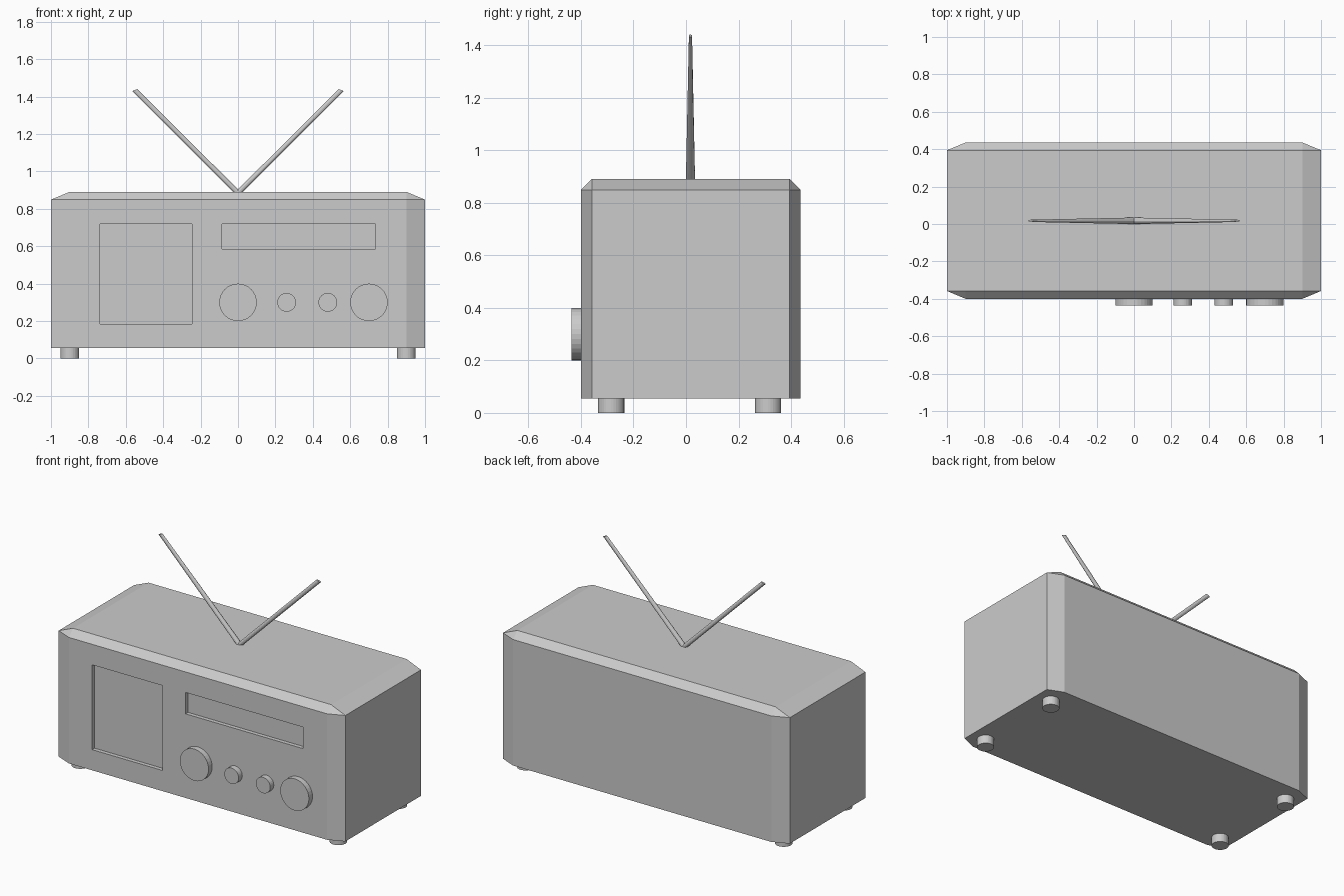
import bpy, bmesh, math
from mathutils import Vector, Matrix

if "Cube" in bpy.data.objects:
    bpy.data.objects.remove(bpy.data.objects["Cube"])

grey = bpy.data.materials.new("plain grey")
grey.diffuse_color = (0.6, 0.6, 0.6, 1)
grey.use_nodes = True
grey.node_tree.nodes["Principled BSDF"].inputs["Base Color"].default_value = grey.diffuse_color


def finish(bm, name):
    bmesh.ops.recalc_face_normals(bm, faces=bm.faces)
    me = bpy.data.meshes.new(name)
    bm.to_mesh(me)
    bm.free()
    me.materials.append(grey)
    ob = bpy.data.objects.new(name, me)
    bpy.context.collection.objects.link(ob)
    return ob


def box(name, lo, hi, bevel=0):
    lo, hi = Vector(lo), Vector(hi)
    bm = bmesh.new()
    bmesh.ops.create_cube(bm, size=1)
    if bevel:  # chamfer everything except the bottom edges, before stretching
        edges = [e for e in bm.edges if any(v.co.z > 0 for v in e.verts)]
        bmesh.ops.bevel(bm, geom=edges, offset=bevel, segments=1,
                        affect='EDGES', profile=0.5)
    bmesh.ops.scale(bm, vec=hi - lo, verts=bm.verts)
    bmesh.ops.translate(bm, vec=(lo + hi) / 2, verts=bm.verts)
    return finish(bm, name)


def cylinder(name, radius, depth, centre, along_y=False):
    bm = bmesh.new()
    rot = Matrix.Rotation(math.pi / 2, 4, 'X') if along_y else Matrix()
    bmesh.ops.create_cone(bm, cap_ends=True, segments=32, radius1=radius,
                          radius2=radius, depth=depth,
                          matrix=Matrix.Translation(centre) @ rot)
    return finish(bm, name)


# Chamfered cabinet
FRONT = -0.40
body = box("cabinet", (-1, FRONT, 0.055), (1, 0.436, 0.891), bevel=0.05)

# Recessed speaker panel and dial window
DEPTH = 0.025
for name, x0, x1, z0, z1 in (("speaker_cutter", -0.737, -0.247, 0.185, 0.72),
                             ("dial_cutter", -0.085, 0.735, 0.585, 0.72)):
    cutter = box(name, (x0, FRONT - 0.1, z0), (x1, FRONT + DEPTH, z1))
    cutter.hide_render = True
    mod = body.modifiers.new(name, 'BOOLEAN')
    mod.operation = 'DIFFERENCE'
    mod.solver = 'EXACT'
    mod.object = cutter
    bpy.context.view_layer.objects.active = body
    bpy.ops.object.modifier_apply(modifier=mod.name)
    bpy.data.objects.remove(cutter)

# Knobs
for i, (x, r) in enumerate(((0, 0.1), (0.26, 0.05), (0.48, 0.05), (0.7, 0.1))):
    cylinder(f"knob_{i + 1}", r, 0.045, (x, -0.4135, 0.3), along_y=True)

# Feet
for x in (-0.9, 0.9):
    for y in (-0.285, 0.312):
        cylinder("foot", 0.05, 0.06, (x, y, 0.03))

# Tapered aerial rods in a V
for side, name in ((-1, "left_aerial"), (1, "right_aerial")):
    start, tip = Vector((0, 0.017, 0.885)), Vector((side * 0.552, 0.017, 1.435))
    across = Vector((-side * 0.014, 0, 0.005))
    bm = bmesh.new()
    bmesh.ops.create_cone(bm, cap_ends=True, segments=12, radius1=1, radius2=1, depth=1)
    for v in bm.verts:
        t = v.co.z + 0.5
        half_y = 0.0175 + (0.006 - 0.0175) * t
        v.co = start.lerp(tip, t) + across * v.co.x + Vector((0, half_y * v.co.y, 0))
    finish(bm, name)
